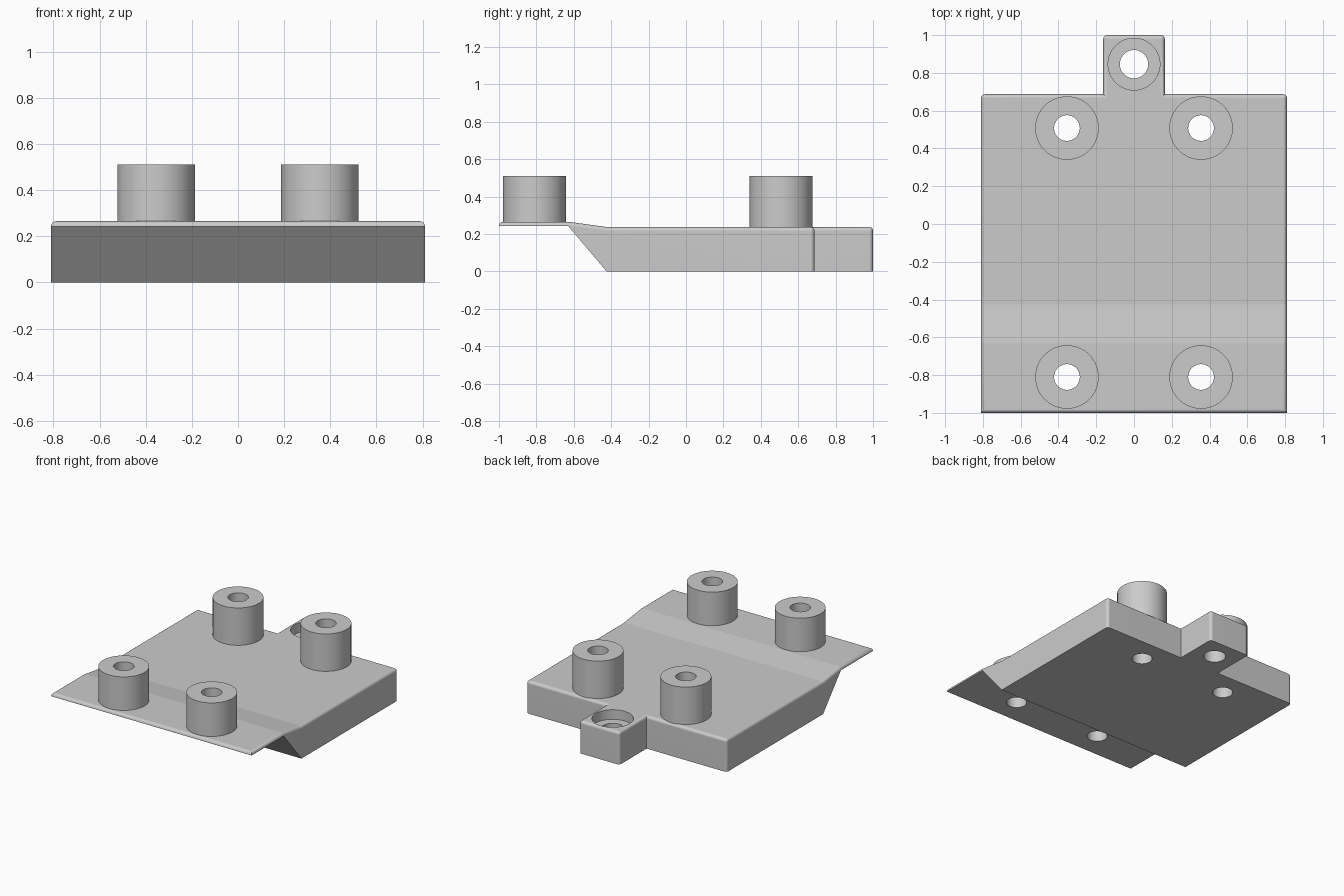
import bpy
import bmesh
from mathutils import Matrix, Vector

cube = bpy.data.objects.get("Cube")
if cube:
    bpy.data.objects.remove(cube, do_unlink=True)

grey = bpy.data.materials.new("plain_grey")
grey.use_nodes = True
colour = (0.6, 0.6, 0.6, 1)
grey.diffuse_color = colour
grey.node_tree.nodes["Principled BSDF"].inputs["Base Color"].default_value = colour

HALF_W, TAB_W, BACK, TAB_END = 0.81, 0.163, 0.687, 1.0
TOP, LIP_TOP, LIP_BOTTOM = 0.237, 0.265, 0.242
BEND_FRONT, BEND_BACK = -0.63, -0.425
BOSS_X, BOSS_R, BORE_R, BOSS_TOP = 0.355, 0.168, 0.068, 0.51
SIDES = 64


def make_object(name, bm):
    mesh = bpy.data.meshes.new(name)
    bm.to_mesh(mesh)
    bm.free()
    mesh.materials.append(grey)
    obj = bpy.data.objects.new(name, mesh)
    bpy.context.collection.objects.link(obj)
    return obj


def smooth(obj):
    bpy.ops.object.select_all(action="DESELECT")
    obj.select_set(True)
    bpy.context.view_layer.objects.active = obj
    bpy.ops.object.shade_smooth_by_angle(angle=0.6)


def cylinder(name, x, y, r, z0, z1):
    bm = bmesh.new()
    bmesh.ops.create_cone(bm, cap_ends=True, segments=SIDES, radius1=r, radius2=r,
                          depth=z1 - z0, matrix=Matrix.Translation((x, y, (z0 + z1) / 2)))
    return make_object(name, bm)


def tube(name, x, y, z0, z1):
    # rectangle spun about the boss axis
    bm = bmesh.new()
    ring = [(BORE_R, z0), (BOSS_R, z0), (BOSS_R, z1), (BORE_R, z1)]
    verts = [bm.verts.new((x + r, y, z)) for r, z in ring]
    edges = [bm.edges.new((verts[i - 1], verts[i])) for i in range(4)]
    bmesh.ops.spin(bm, geom=verts + edges, cent=(x, y, 0), axis=(0, 0, 1),
                   angle=6.283185307, steps=SIDES)
    bmesh.ops.remove_doubles(bm, verts=bm.verts, dist=0.0005)
    bmesh.ops.recalc_face_normals(bm, faces=bm.faces)
    smooth(make_object(name, bm))


# Base plate: side profile extruded across the width
bm = bmesh.new()
profile = [(BEND_BACK, 0), (BACK, 0), (BACK, TOP), (BEND_BACK, TOP),
           (BEND_FRONT, LIP_TOP), (-1, LIP_TOP), (-1, LIP_BOTTOM), (BEND_FRONT, LIP_BOTTOM)]
side = bm.faces.new([bm.verts.new((-HALF_W, y, z)) for y, z in profile])
far = bmesh.ops.extrude_face_region(bm, geom=[side], use_keep_orig=True)
bmesh.ops.translate(bm, vec=(2 * HALF_W, 0, 0),
                    verts=[g for g in far["geom"] if isinstance(g, bmesh.types.BMVert)])
bmesh.ops.recalc_face_normals(bm, faces=bm.faces)

# Back tab: middle strip of the back face pulled out
for s in (-1, 1):
    bmesh.ops.bisect_plane(bm, geom=bm.verts[:] + bm.edges[:] + bm.faces[:],
                           plane_co=(s * TAB_W, 0, 0), plane_no=(1, 0, 0))
middle = [f for f in bm.faces if f.normal.y > 0.9 and abs(f.calc_center_median().x) < 0.1]
tab = bmesh.ops.extrude_discrete_faces(bm, faces=middle)["faces"]
bmesh.ops.translate(bm, vec=(0, TAB_END - BACK, 0), verts=tab[0].verts[:])
bmesh.ops.recalc_face_normals(bm, faces=bm.faces)
bmesh.ops.dissolve_limit(bm, angle_limit=0.02, verts=bm.verts, edges=bm.edges)
bm.normal_update()


# Rounded top rim and rounded upright back corners
def is_rounded(edge):
    if len(edge.link_faces) != 2 or not edge.is_convex:
        return False
    low, high = sorted(f.normal.z for f in edge.link_faces)
    rim = high > 0.9 and abs(low) < 0.1
    corner = abs(low) < 0.1 and abs(high) < 0.1 and edge.verts[0].co.y > 0.6
    return rim or corner


bmesh.ops.bevel(bm, geom=[e for e in bm.edges if is_rounded(e)], offset=0.021,
                offset_type="OFFSET", segments=4, profile=0.5, affect="EDGES")
plate = make_object("base_plate", bm)

# Bolt holes and the tab counterbore
spots = [(sx * BOSS_X, y) for y in (-0.81, 0.508) for sx in (-1, 1)]
cutters = [cylinder("hole_cutter", x, y, BORE_R, -0.1, 0.6) for x, y in spots]
cutters.append(cylinder("tab_hole_cutter", 0, 0.846, 0.075, -0.1, 0.6))
cutters.append(cylinder("counterbore_cutter", 0, 0.846, 0.137, TOP - 0.07, 0.6))
for cutter in cutters:
    cut = plate.modifiers.new("cut", "BOOLEAN")
    cut.operation, cut.solver, cut.object = "DIFFERENCE", "EXACT", cutter
bpy.context.view_layer.update()
result = bpy.data.meshes.new_from_object(
    plate.evaluated_get(bpy.context.evaluated_depsgraph_get()))
plate.modifiers.clear()
plate.data = result
for cutter in cutters:
    bpy.data.objects.remove(cutter, do_unlink=True)

# Keep the two shallow bends crisp
for edge in result.edges:
    a, b = (result.vertices[i].co for i in edge.vertices)
    if abs(a.y - b.y) < 0.001 and min(abs(a.y - BEND_FRONT), abs(a.y - BEND_BACK)) < 0.01:
        edge.use_edge_sharp = True
smooth(plate)
weighted = plate.modifiers.new("flat_faces", "WEIGHTED_NORMAL")
weighted.keep_sharp = True

# Four hollow bosses
for x, y in spots:
    name = ("front" if y < 0 else "back") + ("_left" if x > 0 else "_right") + "_boss"
    tube(name, x, y, 0.247 if y < 0 else 0.2, BOSS_TOP)
